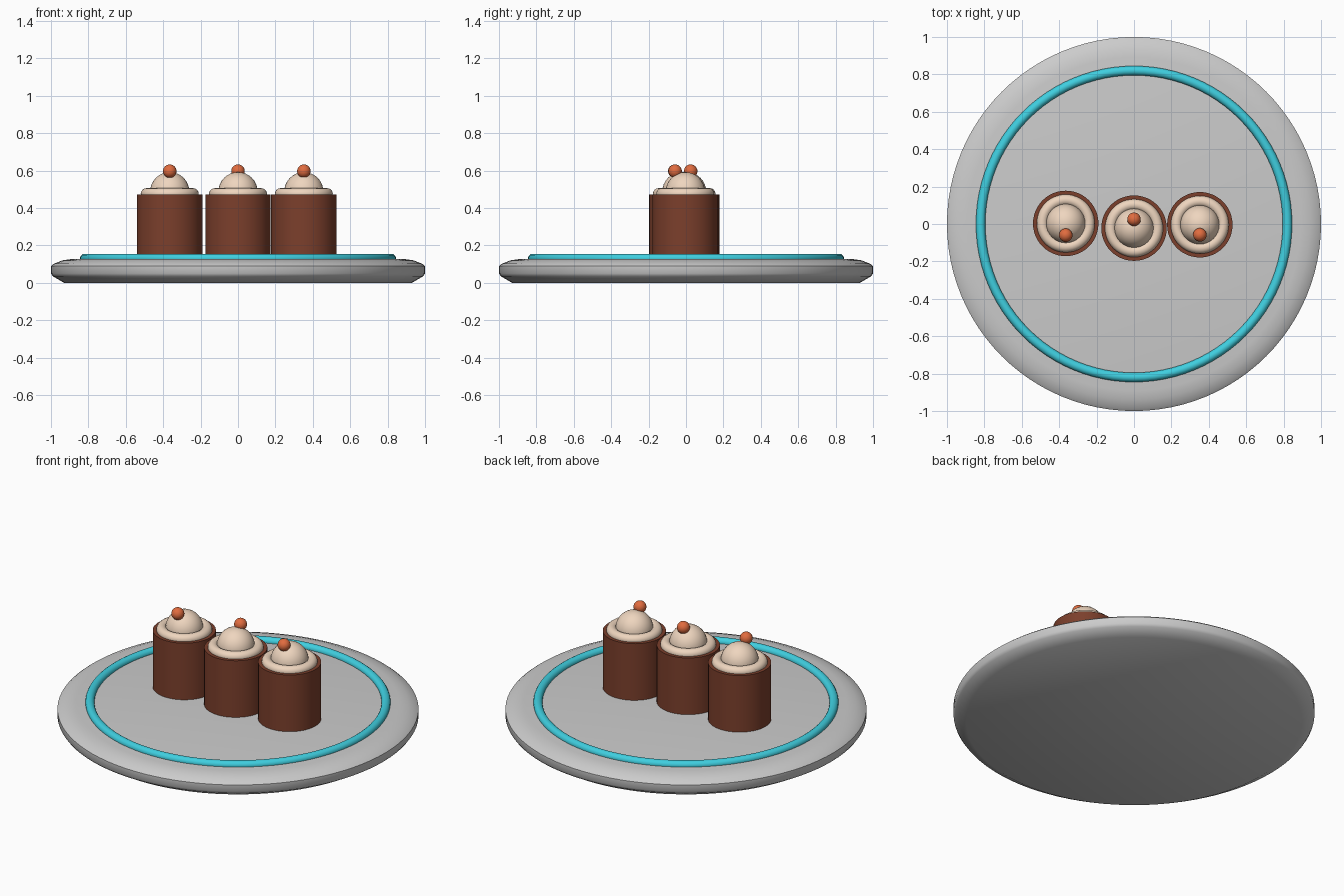
import bpy, bmesh
from math import pi, radians
from mathutils import Vector

cube = bpy.data.objects.get("Cube")
if cube:
    bpy.data.objects.remove(cube, do_unlink=True)


def material(name, color):
    mat = bpy.data.materials.new(name)
    mat.use_nodes = True
    mat.diffuse_color = (*color, 1)
    mat.node_tree.nodes["Principled BSDF"].inputs["Base Color"].default_value = (*color, 1)
    return mat


def finish(name, mat, angle=40):
    obj = bpy.context.object
    obj.name = name
    if mat:
        obj.data.materials.append(mat)
    bpy.ops.object.shade_smooth_by_angle(angle=radians(angle))
    return obj


def lathe(name, profile, mat=None, steps=96, angle=40):
    """Spin an (r, z) profile around the z axis."""
    bm = bmesh.new()
    verts = [bm.verts.new((r, 0, z)) for r, z in profile]
    edges = [bm.edges.new(pair) for pair in zip(verts, verts[1:])]
    bmesh.ops.spin(bm, geom=verts + edges, axis=(0, 0, 1), cent=(0, 0, 0),
                   angle=2 * pi, steps=steps, use_duplicate=False)
    bmesh.ops.remove_doubles(bm, verts=bm.verts, dist=0.0001)
    bmesh.ops.recalc_face_normals(bm, faces=bm.faces)
    mesh = bpy.data.meshes.new(name)
    bm.to_mesh(mesh)
    bm.free()
    obj = bpy.data.objects.new(name, mesh)
    bpy.context.collection.objects.link(obj)
    bpy.ops.object.select_all(action="DESELECT")
    obj.select_set(True)
    bpy.context.view_layer.objects.active = obj
    return finish(name, mat, angle)


def torus(name, loc, major, minor, mat, segments):
    bpy.ops.mesh.primitive_torus_add(location=loc, major_radius=major, minor_radius=minor,
                                     major_segments=segments, minor_segments=16)
    return finish(name, mat, 180)


def sphere(name, loc, radius, mat):
    bpy.ops.mesh.primitive_uv_sphere_add(location=loc, radius=radius,
                                         segments=32, ring_count=16)
    return finish(name, mat, 180)


turquoise = material("turquoise_glaze", (0.05, 0.62, 0.74))
chocolate = material("chocolate", (0.2, 0.05, 0.025))
cream = material("cream", (0.86, 0.67, 0.52))
orange = material("orange_cherry", (0.75, 0.15, 0.05))

# Plate with softly bevelled rim, and its coloured band
lathe("plate", [(0, 0), (0.93, 0), (0.99, 0.035), (1, 0.05), (1, 0.09),
                (0.985, 0.102), (0.94, 0.12), (0.89, 0.127), (0, 0.127)])
torus("plate_band", (0, 0, 0.13), 0.82, 0.025, turquoise, 96)

# Three cakes: side, centre, cherry y
CAKES = [("right", (-0.365, 0.003), -0.06),
         ("middle", (0, -0.022), 0.025),
         ("left", (0.352, -0.004), -0.058)]
for side, (x, y), cherry_y in CAKES:
    base = Vector((x, y, 0))
    cake = lathe(side + "_cake", [(0, 0.125), (0.175, 0.125), (0.175, 0.473), (0, 0.473)],
                 chocolate, 48)
    cake.location = base
    torus(side + "_cream_ring", base + Vector((0, 0, 0.476)), 0.125, 0.03, cream, 48)
    sphere(side + "_cream_dome", base + Vector((0, 0, 0.487)), 0.105, cream)
    sphere(side + "_cherry", (x, cherry_y, 0.597), 0.036, orange)
